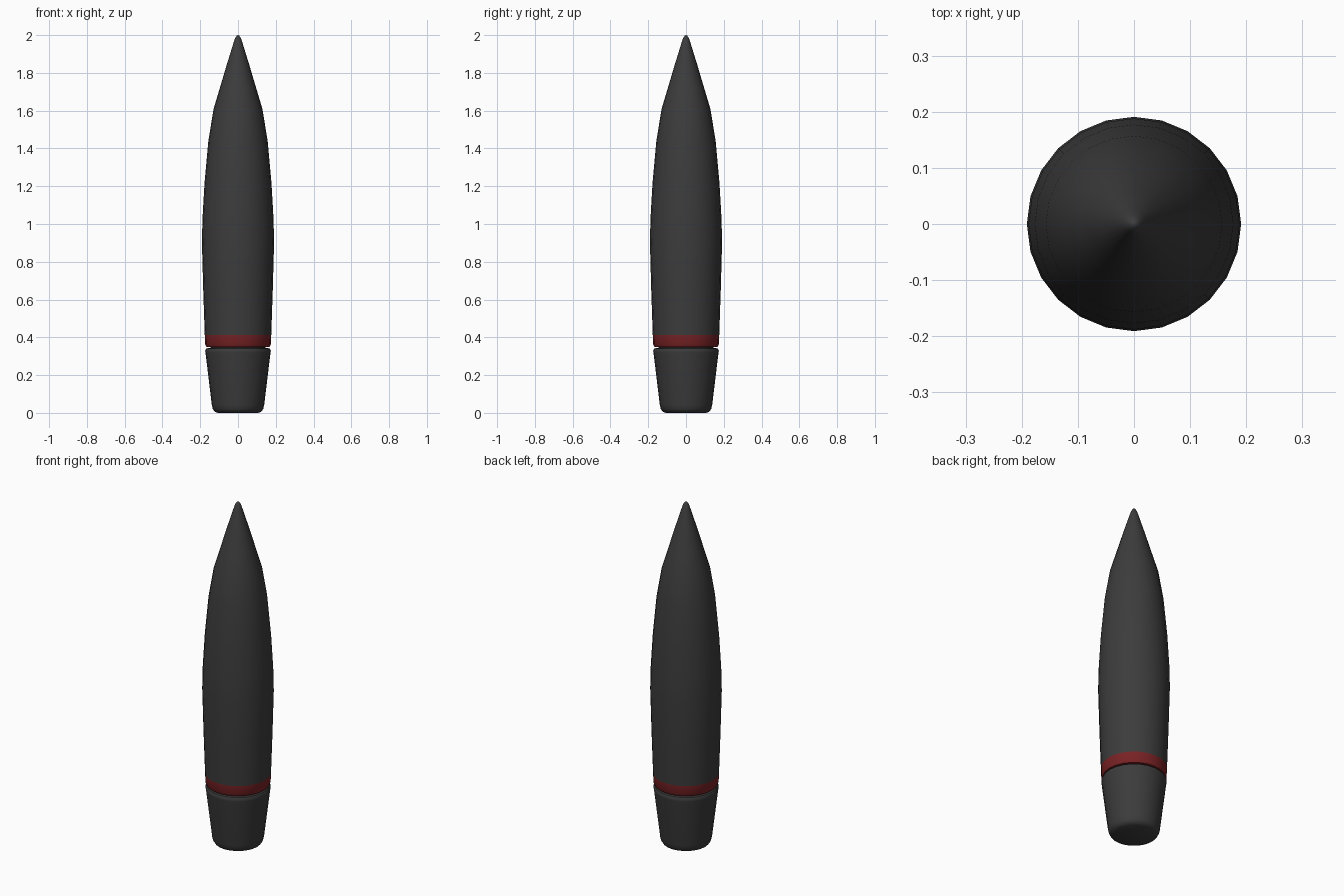
import bpy, bmesh, math

if "Cube" in bpy.data.objects:
    bpy.data.objects.remove(bpy.data.objects["Cube"])

SIDES = 24


def material(name, rgb):
    m = bpy.data.materials.new(name)
    m.diffuse_color = (*rgb, 1)
    m.use_nodes = True
    m.node_tree.nodes["Principled BSDF"].inputs["Base Color"].default_value = m.diffuse_color
    return m


dark = material("dark_grey", (0.045, 0.045, 0.045))
red = material("dark_red", (0.19, 0.016, 0.018))


def lathe(name, profile, mats, band=None):
    """Spin (radius, z) points round z; faces inside the band use slot 1."""
    bm = bmesh.new()
    rings = []
    for r, z in profile:
        rings.append([bm.verts.new((r * math.cos(2 * math.pi * i / SIDES),
                                    r * math.sin(2 * math.pi * i / SIDES), z))
                      for i in range(SIDES)])
    for a, b in zip(rings, rings[1:]):
        for i in range(SIDES):
            j = (i + 1) % SIDES
            bm.faces.new((a[i], a[j], b[j], b[i]))
    bm.faces.new(rings[0][::-1])
    bm.faces.new(rings[-1])
    for f in bm.faces:
        z = f.calc_center_median().z
        if band and band[0] < z < band[1]:
            f.material_index = 1
    me = bpy.data.meshes.new(name)
    bm.to_mesh(me)
    bm.free()
    for m in mats:
        me.materials.append(m)
    ob = bpy.data.objects.new(name, me)
    bpy.context.collection.objects.link(ob)
    bpy.context.view_layer.objects.active = ob
    ob.select_set(True)
    bpy.ops.object.shade_smooth_by_angle(angle=math.radians(50))
    ob.select_set(False)
    return ob


# One-piece turned body: tapered tail, groove, red band, long pointed nose
lathe("shell_body", [
    (0.108, 0.0), (0.125, 0.008), (0.134, 0.022), (0.139, 0.045),
    (0.172, 0.318), (0.174, 0.33), (0.168, 0.341), (0.146, 0.345),
    (0.146, 0.348), (0.168, 0.350), (0.174, 0.362), (0.176, 0.412),
    (0.184, 0.65), (0.191, 0.90), (0.188, 1.03), (0.177, 1.22),
    (0.157, 1.44), (0.129, 1.61), (0.096, 1.72), (0.059, 1.845),
    (0.025, 1.955), (0.016, 1.982), (0.008, 1.996), (0.002, 2.0),
], [dark, red], band=(0.349, 0.412))
